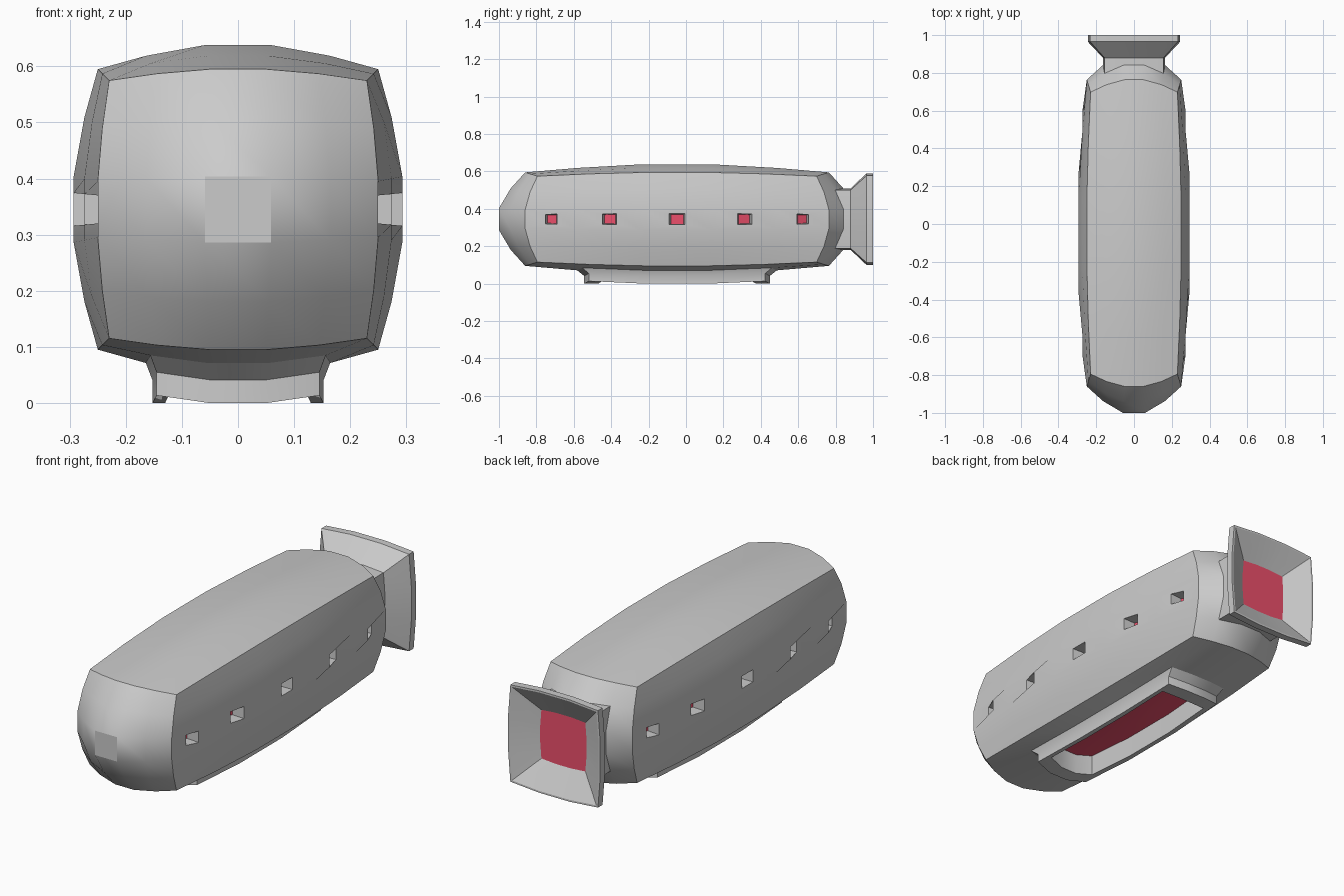
import bpy, bmesh, math
from mathutils import Vector

if "Cube" in bpy.data.objects:
    bpy.data.objects.remove(bpy.data.objects["Cube"])

CENTRE = Vector((0, -0.048, 0.345))
HALF = Vector((0.293, 0.952, 0.293))

bm = bmesh.new()


def push(faces, scale, offset=(0, 0, 0), flat_y=None):
    """Extrude a face patch, scale it about its middle, then move or flatten it."""
    mid = sum((f.calc_center_median() for f in faces), Vector()) / len(faces)
    new = bmesh.ops.extrude_face_region(bm, geom=faces)["geom"]
    old = [f for f in faces if f.is_valid]
    if old:
        bmesh.ops.delete(bm, geom=old, context='FACES')
    for v in (g for g in new if isinstance(g, bmesh.types.BMVert)):
        d = v.co - mid
        v.co = mid + Vector(d[i] * scale[i] for i in range(3)) + Vector(offset)
        if flat_y is not None:
            v.co.y = flat_y
    return [g for g in new if isinstance(g, bmesh.types.BMFace)]


def paint(faces):
    for f in faces:
        f.material_index = 1


# Gridded cube, 5 segments per edge
bmesh.ops.create_cube(bm, size=2)
bmesh.ops.subdivide_edges(bm, edges=bm.edges[:], cuts=4, use_grid_fill=True)

# Pick the patches while the cube is still regular
hatch, nozzle, windows = [], [], []
for f in bm.faces:
    c = f.calc_center_median()
    if c.z < -0.99 and max(abs(c.x), abs(c.y)) < 0.6:
        hatch.append(f)
    elif c.y > 0.99 and max(abs(c.x), abs(c.z)) < 0.6:
        nozzle.append(f)
    elif abs(c.x) > 0.99 and abs(c.z) < 0.1:
        windows.append(f)

# Bulge the cube halfway to a sphere and stretch it into the hull
for v in bm.verts:
    k = 0.4604 + 0.5606 / v.co.length
    v.co = CENTRE + Vector(v.co[i] * HALF[i] * k for i in range(3))

# Recessed windows along both sides
for f in windows:
    f.normal_update()
    inward = f.normal * -0.06
    ring = push([f], (1, 0.22, 0.5))
    paint(push(ring, (1, 0.8, 0.85), inward))

# Rear neck, flared nozzle, rim and glowing end
for s, y in ((1, 0.88), (1.49, 0.965), (1, 1.0), (0.965, 1.0), (0.52, 0.93)):
    nozzle = push(nozzle, (s, 1, s), flat_y=y)
paint(nozzle)

# Belly skirt, rim and recessed bay
for s, dz in ((0.93, -0.03), (1, -0.0413), (0.85, 0), (1, 0.1)):
    hatch = push(hatch, (s, s, 1), (0, 0, dz))
paint(hatch)

bmesh.ops.recalc_face_normals(bm, faces=bm.faces[:])
mesh = bpy.data.meshes.new("pod_hull")
bm.to_mesh(mesh)
bm.free()

# Grey shell and red panels
for name, colour in (("grey_shell", (0.8, 0.8, 0.8, 1)), ("red_panel", (0.85, 0.08, 0.15, 1))):
    mat = bpy.data.materials.new(name)
    mat.diffuse_color = colour
    mat.use_nodes = True
    mat.node_tree.nodes["Principled BSDF"].inputs["Base Color"].default_value = mat.diffuse_color
    mesh.materials.append(mat)

hull = bpy.data.objects.new("pod_hull", mesh)
bpy.context.collection.objects.link(hull)
bpy.context.view_layer.objects.active = hull
hull.select_set(True)
bpy.ops.object.shade_smooth_by_angle(angle=math.radians(30))
